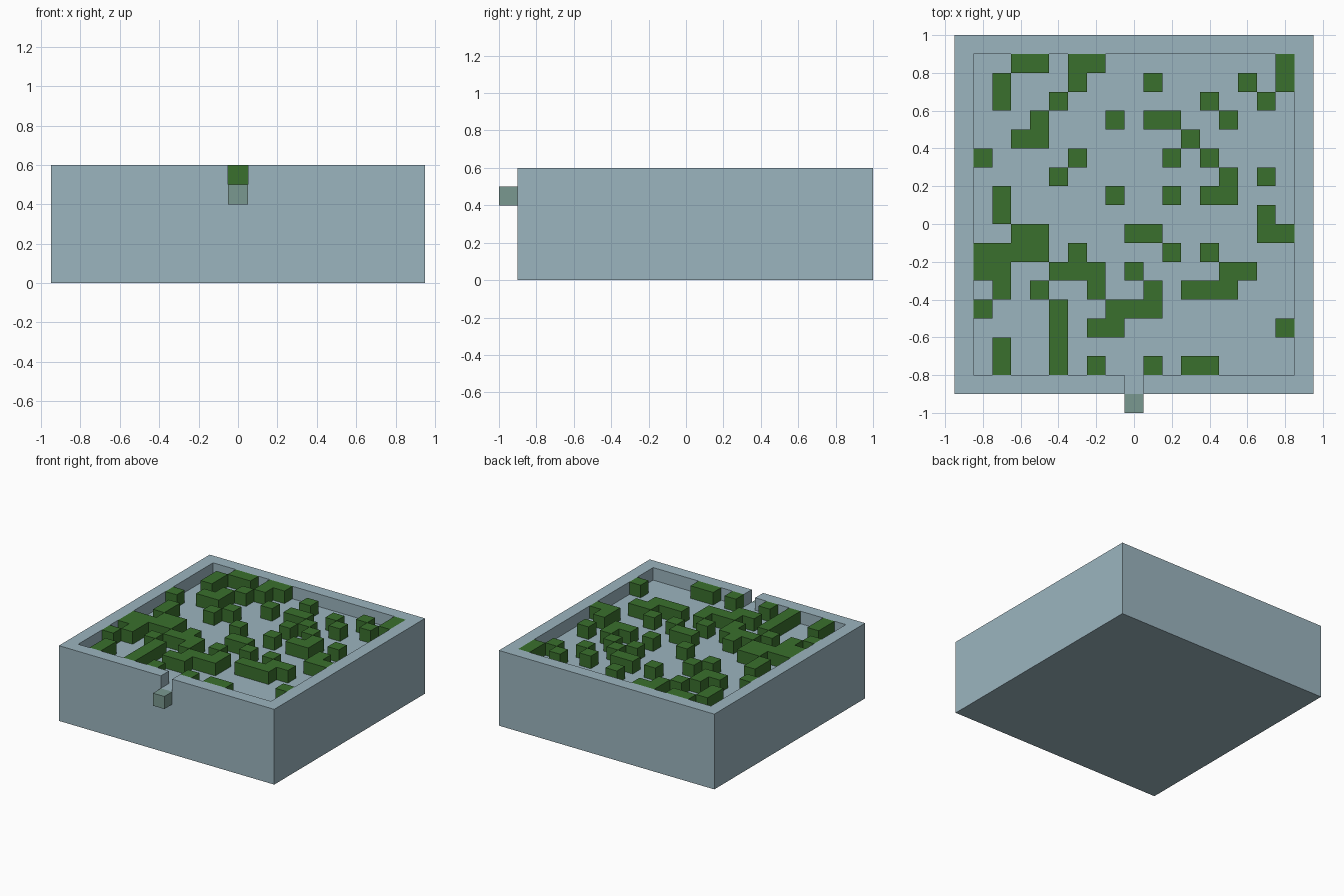
import bpy
import bmesh
from mathutils import Vector

if "Cube" in bpy.data.objects:
    bpy.data.objects.remove(bpy.data.objects["Cube"], do_unlink=True)

CELL = 0.1
FLOOR, TOP = 0.5, 0.6

# Garden plan, back row first: # marks a hedge cell
PLAN = [
    "..##.##.........#",
    ".#...#...#....#.#",
    ".#..#.......#..#.",
    "...#...#.##..#...",
    "..##.......#.....",
    "#....#....#.#....",
    "....#........#.#.",
    ".#.....#..#.##...",
    ".#.............#.",
    "..##....##.....##",
    "####.#....#.#....",
    "##..###.#....##..",
    ".#.#..#..#.###...",
    "#...#..###.......",
    "....#.##........#",
    ".#..#............",
    ".#..#.#..#.##....",
]


def material(name, rgb):
    mat = bpy.data.materials.new(name)
    mat.use_nodes = True
    mat.diffuse_color = (*rgb, 1)
    bsdf = mat.node_tree.nodes["Principled BSDF"]
    bsdf.inputs["Base Color"].default_value = (*rgb, 1)
    bsdf.inputs["Roughness"].default_value = 0.9
    return mat


def finish(name, bm, mat):
    bmesh.ops.recalc_face_normals(bm, faces=bm.faces[:])
    mesh = bpy.data.meshes.new(name)
    bm.to_mesh(mesh)
    bm.free()
    mesh.materials.append(mat)
    obj = bpy.data.objects.new(name, mesh)
    bpy.context.collection.objects.link(obj)
    return obj


def box(name, low, high, mat):
    low, high = Vector(low), Vector(high)
    bm = bmesh.new()
    bmesh.ops.create_cube(bm, size=1)
    bmesh.ops.scale(bm, vec=high - low, verts=bm.verts[:])
    bmesh.ops.translate(bm, vec=(low + high) / 2, verts=bm.verts[:])
    return finish(name, bm, mat)


stone = material("pale blue stone", (0.33, 0.46, 0.52))
leaf = material("hedge green", (0.042, 0.162, 0.026))
step_grey = material("green grey step", (0.195, 0.314, 0.279))

# Walled base: a block with a shallow court and an entrance gap cut from it
base = box("walled_base", (-0.95, -0.9, 0), (0.95, 1, TOP), stone)
cutters = [
    box("court_cutter", (-0.85, -0.8, FLOOR), (0.85, 0.9, 1), stone),
    box("entrance_cutter", (-0.05, -1, FLOOR), (0.05, -0.7, 0.9), stone),
]
for cutter in cutters:
    cut = base.modifiers.new(cutter.name, "BOOLEAN")
    cut.operation = "DIFFERENCE"
    cut.solver = "EXACT"
    cut.object = cutter
    cutter.hide_render = True
    cutter.hide_set(True)

# Entrance step
box("entrance_step", (-0.05, -1, 0.4), (0.05, -0.9, FLOOR), step_grey)

# Hedges: plan cells joined into patches and raised to the wall top
bm = bmesh.new()
for row, line in enumerate(PLAN):
    for col, mark in enumerate(line):
        if mark == "#":
            x, y = -0.85 + CELL * col, 0.9 - CELL * row
            corners = [(x, y - CELL), (x + CELL, y - CELL), (x + CELL, y), (x, y)]
            bm.faces.new([bm.verts.new((*c, FLOOR)) for c in corners])
bmesh.ops.remove_doubles(bm, verts=bm.verts[:], dist=0.001)
raised = bmesh.ops.extrude_face_region(bm, geom=bm.faces[:], use_keep_orig=True)
tops = [v for v in raised["geom"] if isinstance(v, bmesh.types.BMVert)]
bmesh.ops.translate(bm, vec=(0, 0, TOP - FLOOR), verts=tops)
finish("hedges", bm, leaf)
